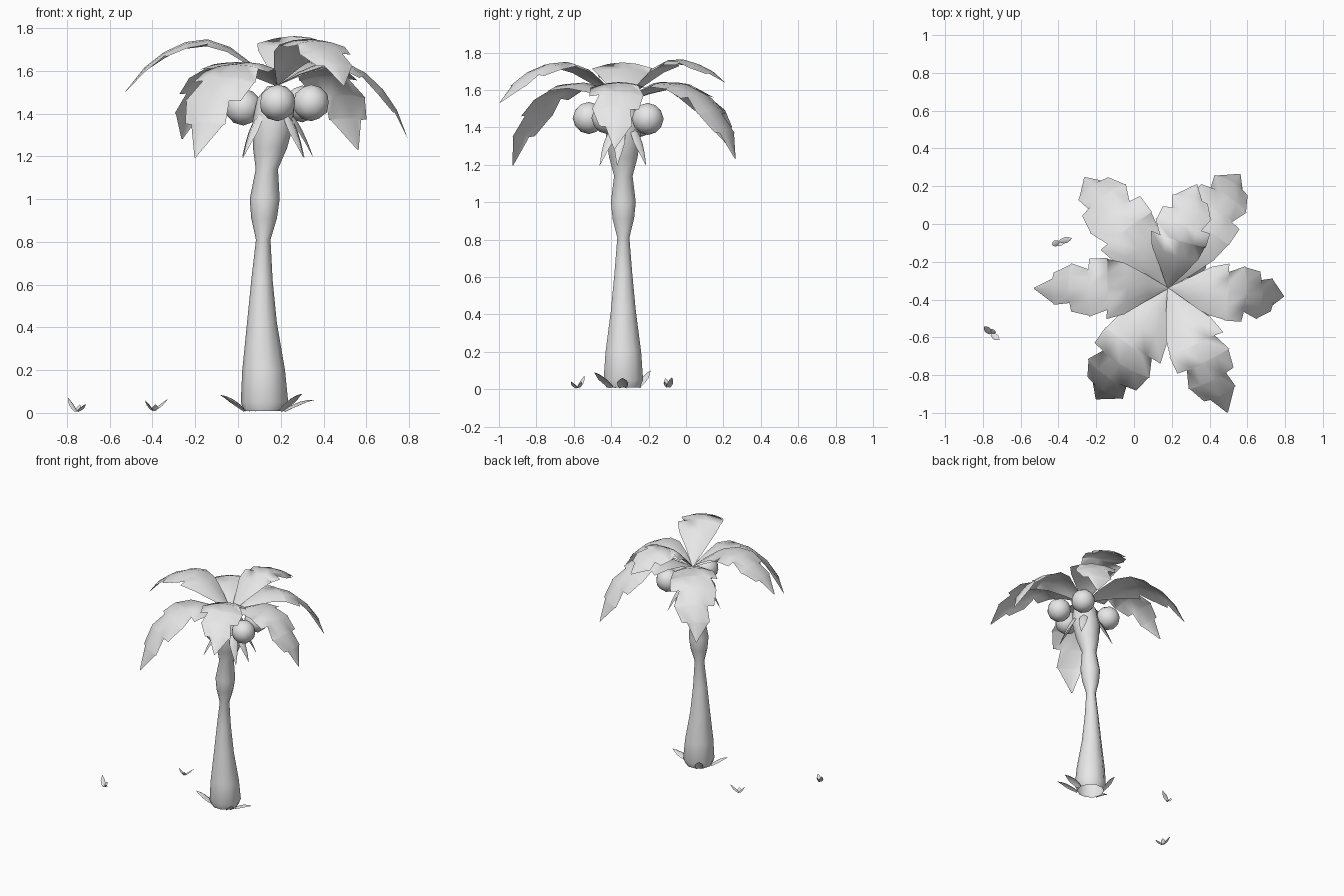
import bpy, math
from mathutils import Vector

cube = bpy.data.objects.get("Cube")
if cube:
    bpy.data.objects.remove(cube, do_unlink=True)

# Single plain colour
grey = bpy.data.materials.new("light_grey")
grey.use_nodes = True
COLOUR = (0.8, 0.8, 0.8, 1)
grey.diffuse_color = COLOUR
grey.node_tree.nodes["Principled BSDF"].inputs["Base Color"].default_value = COLOUR


def add_mesh(name, verts, faces):
    mesh = bpy.data.meshes.new(name)
    mesh.from_pydata(verts, [], faces)
    mesh.materials.append(grey)
    mesh.polygons.foreach_set("use_smooth", [True] * len(faces))
    mesh.update()
    obj = bpy.data.objects.new(name, mesh)
    bpy.context.collection.objects.link(obj)


def ribbon(name, spine, left, right, sag, steps=2):
    """Leaf surface along a spine, arched across its width."""
    flat = spine[-1] - spine[0]
    side = Vector((-flat.y, flat.x, 0)).normalized()
    verts = []
    for i, p in enumerate(spine):
        tangent = spine[min(i + 1, len(spine) - 1)] - spine[max(i - 1, 0)]
        normal = tangent.cross(side).normalized()
        for k in range(-steps, steps + 1):
            s = k / steps
            w = left[i] if s > 0 else right[i]
            verts.append(p + side * s * w - normal * sag * s * s * w)
    cols = 2 * steps + 1
    faces = [(i * cols + j, (i + 1) * cols + j, (i + 1) * cols + j + 1, i * cols + j + 1)
             for i in range(len(spine) - 1) for j in range(cols - 1)]
    add_mesh(name, verts, faces)


def blade(name, root, tip, width, lift):
    """Small pointed leaf that bows upward between root and tip."""
    root, tip = Vector(root), Vector(tip)
    mid = (root + tip) / 2 + Vector((0, 0, lift))
    spine, widths = [], []
    for i, w in enumerate((0.6, 0.95, 1, 0.6, 0.02)):
        t = i / 4
        spine.append(root * (1 - t) ** 2 + mid * 2 * t * (1 - t) + tip * t * t)
        widths.append(width * w)
    ribbon(name, spine, widths, widths, 0.5, 1)


# Trunk: lofted rings (x, radius, z), open at the foot
SIDES = 10
rings = [(0.122, 0.095, 0.01), (0.124, 0.111, 0.05), (0.12, 0.1, 0.2), (0.112, 0.07, 0.42),
         (0.112, 0.05, 0.62), (0.118, 0.034, 0.81), (0.122, 0.06, 0.91), (0.125, 0.07, 1.0),
         (0.135, 0.052, 1.14), (0.15, 0.08, 1.24), (0.165, 0.098, 1.36), (0.175, 0.085, 1.47),
         (0.18, 0.04, 1.53)]
verts = [(x + r * math.cos(math.tau * k / SIDES), -0.335 + r * math.sin(math.tau * k / SIDES), z)
         for x, r, z in rings for k in range(SIDES)]
faces = [(i * SIDES + k, i * SIDES + (k + 1) % SIDES,
          (i + 1) * SIDES + (k + 1) % SIDES, (i + 1) * SIDES + k)
         for i in range(len(rings) - 1) for k in range(SIDES)]
faces.append(tuple(range(len(verts) - SIDES, len(verts))))
add_mesh("trunk", verts, faces)

# Fronds: two side profiles (distance, height) and one notched outline (t, left, right)
CROWN = Vector((0.18, -0.34, 0))
LOW = [(0, 1.53), (0.12, 1.595), (0.26, 1.645), (0.41, 1.63), (0.55, 1.53), (0.65, 1.39), (0.71, 1.23)]
HIGH = [(0, 1.53), (0.11, 1.63), (0.23, 1.72), (0.36, 1.76), (0.5, 1.72), (0.62, 1.64), (0.72, 1.53)]
OUTLINE = [(0, 0.02, 0.02), (0.16, 0.42, 0.45), (0.32, 0.86, 0.84), (0.45, 1.02, 0.98),
           (0.46, 0.72, 1), (0.58, 0.98, 1.02), (0.59, 0.95, 0.66), (0.71, 0.86, 0.92),
           (0.72, 0.55, 0.88), (0.84, 0.66, 0.62), (0.85, 0.6, 0.38), (1, 0.02, 0.02)]


def frond(name, profile, angle, length, tip_z, left, right, taper):
    out = Vector((math.cos(math.radians(angle)), math.sin(math.radians(angle)), 0))
    reach, drop = length / profile[-1][0], tip_z - profile[-1][1]
    spine, lw, rw = [], [], []
    for t, a, b in OUTLINE:
        i = min(int(t * 6), 5)
        f = t * 6 - i
        (r0, z0), (r1, z1) = profile[i], profile[i + 1]
        p = CROWN + out * (r0 + (r1 - r0) * f) * reach
        p.z = z0 + (z1 - z0) * f + drop * t ** 3
        spine.append(p)
        slim = 1 - taper * max(0, t - 0.5)
        lw.append(a * left * slim)
        rw.append(b * right * slim)
    ribbon(name, spine, lw, rw, 0.2)


frond("frond_west", HIGH, 180, 0.71, 1.5, 0.16, 0.16, 0.5)
frond("frond_north", HIGH, 74.5, 0.57, 1.64, 0.165, 0.135, 0)
frond("frond_south_east", HIGH, 295.6, 0.73, 1.53, 0.16, 0.15, 0.2)
frond("frond_east", LOW, -4, 0.615, 1.285, 0.15, 0.15, 0.25)
frond("frond_north_east", LOW, 57.7, 0.715, 1.23, 0.17, 0.15, 0)
frond("frond_north_west", LOW, 127, 0.735, 1.28, 0.16, 0.175, 0.2)
frond("frond_south_west", LOW, 237, 0.7, 1.195, 0.18, 0.165, 0)

# Coconuts
for i, (x, y, z) in enumerate([(0.185, -0.52, 1.45), (0.342, -0.42, 1.45),
                               (0.3, -0.205, 1.445), (0.025, -0.26, 1.43)]):
    bpy.ops.mesh.primitive_ico_sphere_add(subdivisions=2, radius=0.086, location=(x, y, z))
    nut = bpy.context.object
    nut.name = f"coconut_{i + 1}"
    nut.data.materials.append(grey)
    bpy.ops.object.shade_smooth()

# Drooping husk leaves under the crown
for i, degrees in enumerate((40, 140, 222, 318, 350)):
    c, s = math.cos(math.radians(degrees)), math.sin(math.radians(degrees))
    blade(f"husk_leaf_{i + 1}", (0.165 + 0.085 * c, -0.335 + 0.085 * s, 1.4),
          (0.165 + 0.19 * c, -0.335 + 0.19 * s, 1.195), 0.03, 0.05)

# Grass around the trunk foot
for i, (x, y, z) in enumerate([(-0.085, -0.4, 0.085), (0.357, -0.34, 0.06),
                               (0.3, -0.49, 0.09), (0.02, -0.19, 0.1)]):
    away = Vector((x - 0.124, y + 0.335, 0)).normalized()
    root = Vector((0.124, -0.335, 0.012)) + away * 0.09
    blade(f"foot_grass_{i + 1}", root, (x, y, z), 0.03, 0.03)

# Loose grass tufts
tufts = [((-0.395, -0.095, 0.012), [(-0.435, -0.11, 0.06), (-0.328, -0.075, 0.065), (-0.385, -0.115, 0.04)]),
         ((-0.755, -0.58, 0.008), [(-0.795, -0.543, 0.072), (-0.712, -0.615, 0.042), (-0.74, -0.56, 0.04)])]
for n, (root, tips) in enumerate(tufts):
    for i, tip in enumerate(tips):
        blade(f"tuft_{n + 1}_blade_{i + 1}", root, tip, 0.016, 0.006)
